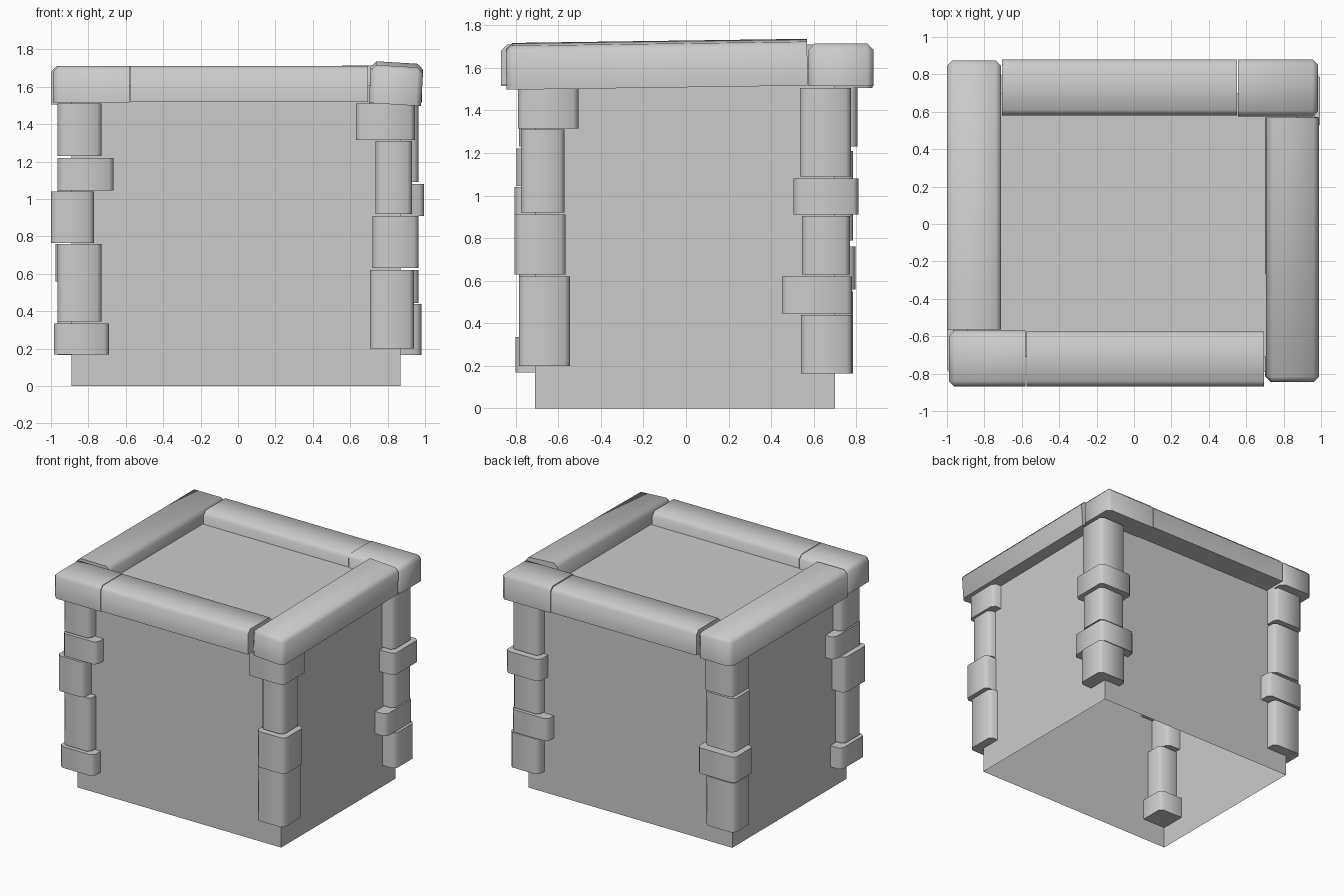
import bpy
import bmesh
import math
from mathutils import Matrix, Vector

if "Cube" in bpy.data.objects:
    bpy.data.objects.remove(bpy.data.objects["Cube"], do_unlink=True)


def make_material(name, colour):
    mat = bpy.data.materials.new(name)
    mat.use_nodes = True
    mat.diffuse_color = colour
    mat.node_tree.nodes["Principled BSDF"].inputs["Base Color"].default_value = colour
    return mat


stone = make_material("pale grey stone", (0.6, 0.6, 0.6, 1))


def box_mesh(low, high):
    """Cube stretched between two opposite corners."""
    low, high = Vector(low), Vector(high)
    bm = bmesh.new()
    bmesh.ops.create_cube(bm, size=1)
    bmesh.ops.scale(bm, vec=high - low, verts=bm.verts)
    bmesh.ops.translate(bm, vec=(low + high) / 2, verts=bm.verts)
    return bm


def midpoint(edge):
    return (edge.verts[0].co + edge.verts[1].co) / 2


def runs_along(edge, axis):
    span = edge.verts[0].co - edge.verts[1].co
    return abs(span[axis]) > 0.9 * span.length


def chamfer(bm, edges, width):
    bmesh.ops.bevel(bm, geom=edges, offset=width, segments=1,
                    profile=0.5, affect='EDGES')


def finish(name, bm, smooth=True):
    mesh = bpy.data.meshes.new(name)
    bm.to_mesh(mesh)
    bm.free()
    mesh.materials.append(stone)
    obj = bpy.data.objects.new(name, mesh)
    bpy.context.collection.objects.link(obj)
    if smooth:
        bpy.ops.object.select_all(action='DESELECT')
        obj.select_set(True)
        bpy.context.view_layer.objects.active = obj
        bpy.ops.object.shade_smooth_by_angle(angle=math.radians(60))
    return obj


# Main body: plain walls and roof floor, open underneath
body = box_mesh((-0.89, -0.71, 0), (0.87, 0.70, 1.61))
base = [f for f in body.faces if f.normal.z < -0.5]
bmesh.ops.delete(body, geom=base, context='FACES_ONLY')
finish("wall_body", body, smooth=False)


# Corner stones: bottom, top, then inner and outer reach in x and in y
def corner_stones(name, side_x, side_y, stones):
    for i, (z0, z1, xin, xout, yin, yout) in enumerate(stones):
        xs = sorted((side_x * xin, side_x * xout))
        ys = sorted((side_y * yin, side_y * yout))
        bm = box_mesh((xs[0], ys[0], z0), (xs[1], ys[1], z1))
        chamfer(bm, [e for e in bm.edges if runs_along(e, 2)], 0.025)
        finish(f"{name}_stone_{i + 1}", bm)


corner_stones("front_right", 1, -1, [
    (0.20, 0.62, 0.705, 0.94, 0.545, 0.785),
    (0.63, 0.91, 0.72, 0.965, 0.565, 0.805),
    (0.92, 1.31, 0.735, 0.93, 0.57, 0.775),
    (1.315, 1.51, 0.63, 0.945, 0.505, 0.79)])
corner_stones("front_left", -1, -1, [
    (0.17, 0.335, 0.69, 0.985, 0.51, 0.80),
    (0.345, 0.76, 0.73, 0.965, 0.57, 0.785),
    (0.765, 1.04, 0.77, 1.0, 0.53, 0.805),
    (1.045, 1.22, 0.665, 0.965, 0.45, 0.795),
    (1.23, 1.51, 0.73, 0.965, 0.54, 0.785)])
corner_stones("back_right", 1, 1, [
    (0.165, 0.44, 0.73, 0.98, 0.54, 0.78),
    (0.445, 0.62, 0.65, 0.965, 0.45, 0.78),
    (0.63, 0.905, 0.73, 0.965, 0.545, 0.77),
    (0.91, 1.08, 0.70, 0.995, 0.505, 0.81),
    (1.09, 1.505, 0.73, 0.965, 0.535, 0.775)])
corner_stones("back_left", -1, 1, [
    (0.165, 0.55, 0.71, 0.965, 0.58, 0.785),
    (0.56, 0.76, 0.65, 0.975, 0.56, 0.795),
    (0.79, 1.21, 0.71, 0.965, 0.57, 0.785),
    (1.23, 1.505, 0.71, 0.965, 0.58, 0.805)])


# Coping stones: rounded on the long top edges and around the free outer end
def coping(name, axis, low, high, pitch=0.0, roll=0.0):
    bm = box_mesh(low, high)
    middle = (Vector(low) + Vector(high)) / 2
    picked = []
    for e in bm.edges:
        m = midpoint(e)
        long_top = m.z > middle.z + 0.05 and runs_along(e, axis)
        free_end = abs(m[axis]) > 0.8 and m.z > middle.z - 0.05
        if long_top or free_end:
            picked.append(e)
    chamfer(bm, picked, 0.03)
    turn = Matrix.Rotation(pitch, 3, 'X') @ Matrix.Rotation(roll, 3, 'Y')
    bmesh.ops.rotate(bm, verts=bm.verts, cent=middle, matrix=turn)
    finish(name, bm)


coping("left_coping", 1, (-1.0, -0.565, 1.505), (-0.71, 0.875, 1.71))
coping("back_coping", 0, (-0.705, 0.58, 1.52), (0.55, 0.88, 1.71))
coping("back_corner_coping", 0, (0.555, 0.575, 1.515), (0.985, 0.88, 1.715))
coping("right_coping", 1, (0.705, -0.845, 1.515), (0.985, 0.57, 1.72),
       pitch=0.014, roll=0.06)
coping("front_coping", 0, (-0.575, -0.87, 1.52), (0.695, -0.575, 1.71))
coping("front_corner_coping", 0, (-0.99, -0.87, 1.515), (-0.58, -0.57, 1.71))
